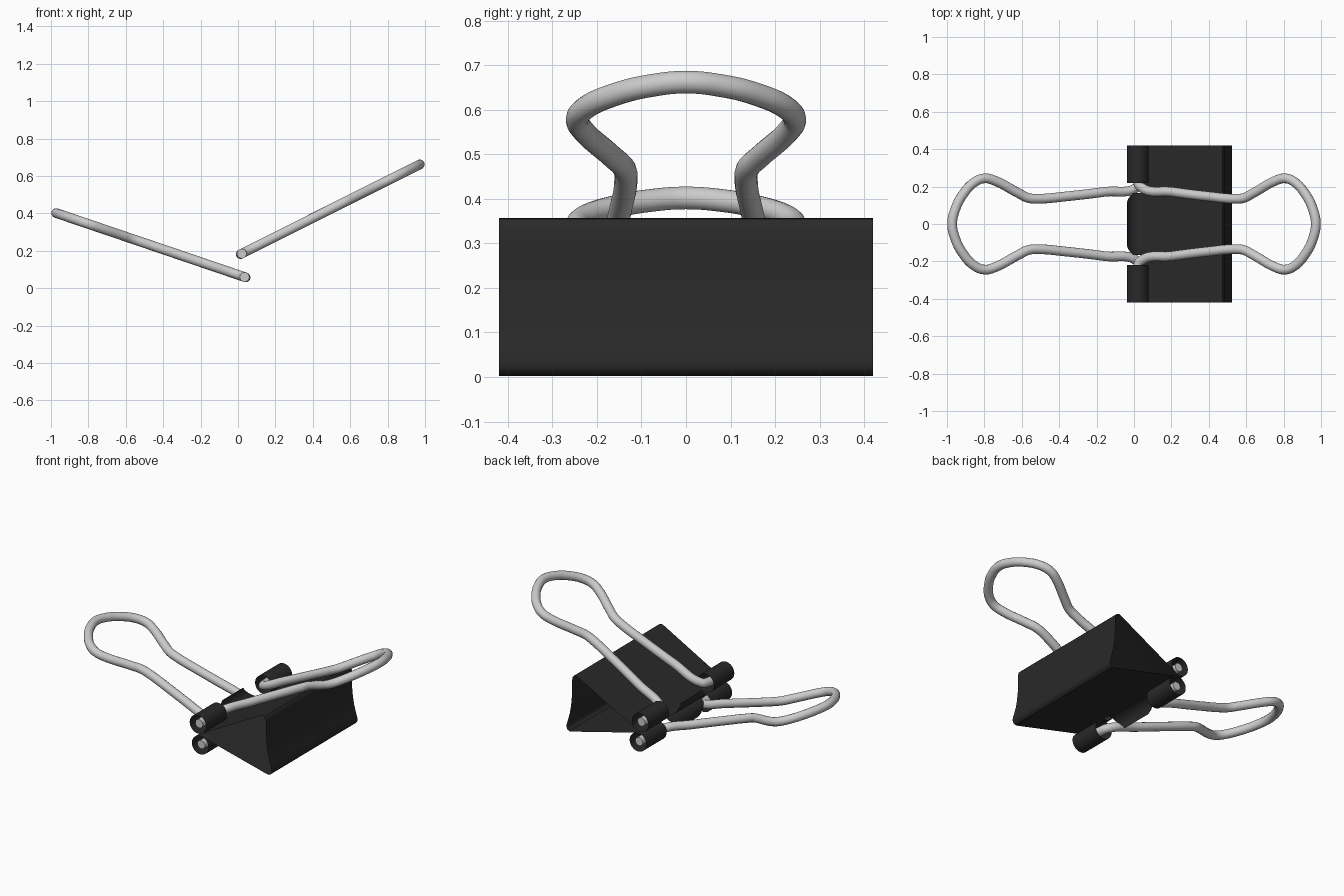
import bpy, bmesh
from math import radians, sin, cos

if "Cube" in bpy.data.objects:
    bpy.data.objects.remove(bpy.data.objects["Cube"])

black = bpy.data.materials.new("black_steel")
black.diffuse_color = (0.022, 0.022, 0.022, 1)
black.use_nodes = True
black.node_tree.nodes["Principled BSDF"].inputs["Base Color"].default_value = black.diffuse_color

R = 0.057            # curl radius
WIRE = 0.026         # wire radius
TOP, LOW = (0.02, 0.185), (0.035, 0.06)   # curl centres (x, z)


def on_circle(c, deg, r=R):
    return (c[0] + r * cos(radians(deg)), c[1] + r * sin(radians(deg)))


def strip(bm, rows):
    """Sheet from rows of (x, z, [y...])."""
    verts = [[bm.verts.new((x, y, z)) for y in ys] for x, z, ys in rows]
    for a, b in zip(verts, verts[1:]):
        for i in range(len(a) - 1):
            bm.faces.new((a[i], a[i + 1], b[i + 1], b[i]))


bm = bmesh.new()

# folded spring sheet: open triangular profile with a bowed back
ys = [-0.42, -0.22, -0.165, 0.165, 0.22, 0.42]
profile = [on_circle(TOP, -62), (0.44, 0.349), (0.458, 0.357), (0.473, 0.355),
           (0.482, 0.345), (0.486, 0.325), (0.486, 0.27), (0.488, 0.22),
           (0.493, 0.17), (0.501, 0.12), (0.513, 0.075), (0.524, 0.04),
           (0.525, 0.022), (0.517, 0.008), (0.505, 0.002), (0.485, 0.005),
           on_circle(LOW, 76)]
strip(bm, [(x, z, ys) for x, z in profile])

# curled lips: two full tubes and a shorter tapered middle tab on each edge
for centre, start, turn in ((TOP, -62, -1), (LOW, 76, 1)):
    for lo, hi in ((-0.42, -0.22), (0.22, 0.42)):
        strip(bm, [(*on_circle(centre, start + turn * a), (lo, hi))
                   for a in range(0, 356, 11)])
    tab = []
    for a in range(0, 133, 11):
        w = 0.165 - 0.065 * max(0, (a - 55) / 77)
        tab.append((*on_circle(centre, start + turn * a), (-w, w)))
    strip(bm, tab)

bmesh.ops.remove_doubles(bm, verts=bm.verts, dist=0.0005)
bmesh.ops.recalc_face_normals(bm, faces=bm.faces)
mesh = bpy.data.meshes.new("clip_body")
bm.to_mesh(mesh)
bm.free()
body = bpy.data.objects.new("clip_body", mesh)
bpy.context.collection.objects.link(body)
mesh.materials.append(black)
bpy.context.view_layer.objects.active = body
body.select_set(True)
bpy.ops.object.shade_smooth_by_angle(angle=radians(35))

# wire outline of half a handle: (distance along handle 0..1, y)
half = [(0, 0.41), (0, 0.235), (0.014, 0.2), (0.19, 0.172), (0.40, 0.147),
        (0.54, 0.135), (0.595, 0.139), (0.65, 0.166), (0.78, 0.234),
        (0.825, 0.244), (0.875, 0.228), (0.945, 0.155), (0.985, 0.075)]
loop = half + [(1, 0)] + [(t, -y) for t, y in reversed(half)]


def handle(name, start, end):
    cu = bpy.data.curves.new(name, 'CURVE')
    cu.dimensions = '3D'
    cu.bevel_depth = WIRE
    cu.bevel_resolution = 5
    cu.resolution_u = 6
    cu.use_fill_caps = True
    sp = cu.splines.new('BEZIER')
    sp.bezier_points.add(len(loop) - 1)
    for p, (t, y) in zip(sp.bezier_points, loop):
        p.co = (start[0] + t * (end[0] - start[0]), y,
                start[1] + t * (end[1] - start[1]))
        p.handle_left_type = p.handle_right_type = 'AUTO'
    sp.use_smooth = True
    ob = bpy.data.objects.new(name, cu)
    bpy.context.collection.objects.link(ob)
    return ob


# wire handles pivoting in the curls
handle("upper_handle", TOP, (0.972, 0.662))
handle("lower_handle", LOW, (-0.972, 0.402))
